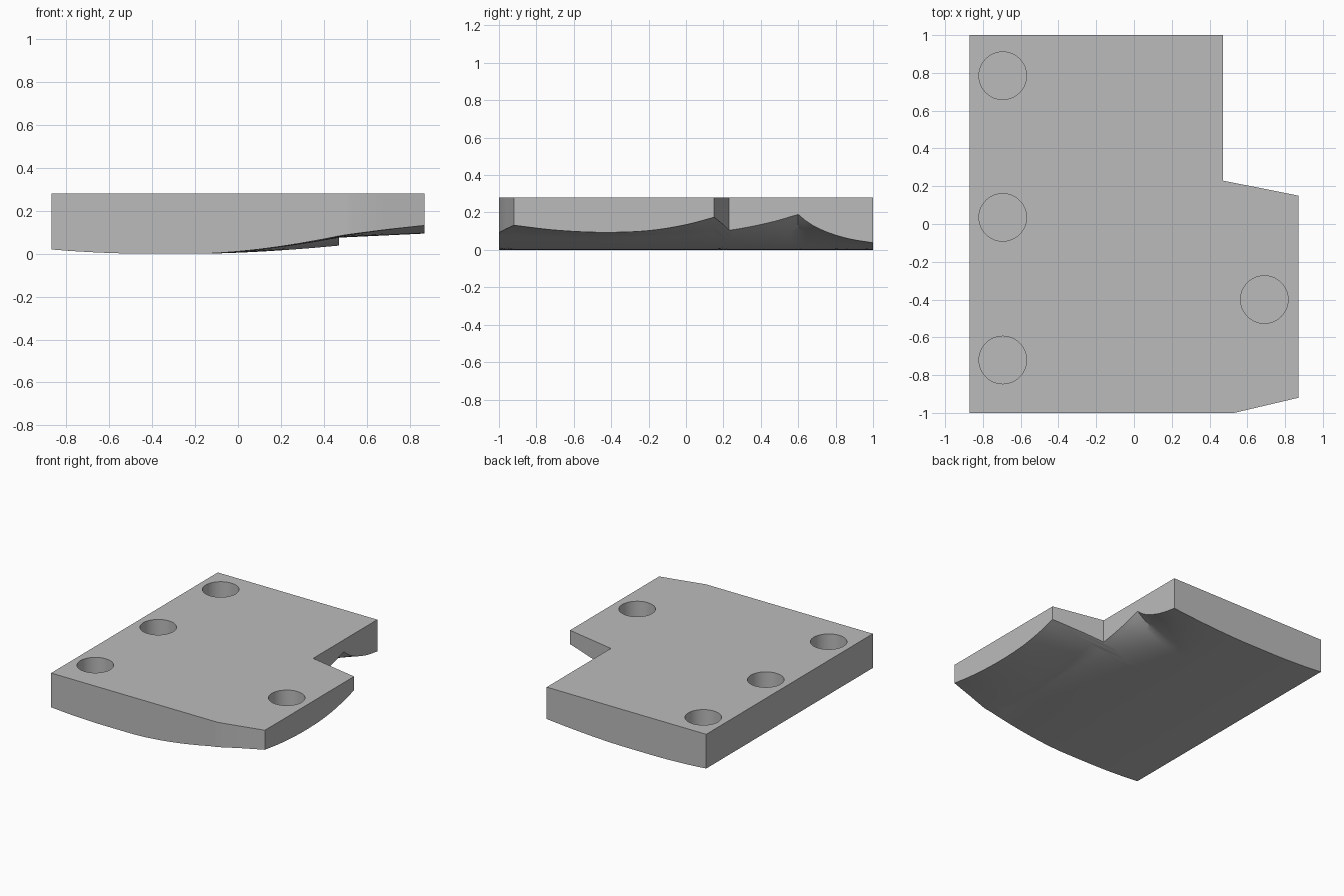
import bpy, bmesh

if "Cube" in bpy.data.objects:
    bpy.data.objects.remove(bpy.data.objects["Cube"])

TOP = 0.28
LEFT = -0.87


def lerp_table(table, v):
    """Piecewise linear lookup."""
    for (a, fa), (b, fb) in zip(table, table[1:]):
        if v <= b:
            return fa + (fb - fa) * max(0, v - a) / (b - a)
    return table[-1][1]


def curve_table(table, v):
    """Smooth lookup through the points (cubic Hermite)."""
    n = len(table)

    def slope(i):
        a, b = table[max(i - 1, 0)], table[min(i + 1, n - 1)]
        return (b[1] - a[1]) / (b[0] - a[0])
    for i in range(n - 1):
        (a, fa), (b, fb) = table[i], table[i + 1]
        if v <= b + 1e-9:
            h = b - a
            t = (v - a) / h
            return (fa * (1 + 2 * t) * (1 - t) ** 2 + slope(i) * h * t * (1 - t) ** 2
                    + fb * t * t * (3 - 2 * t) + slope(i + 1) * h * t * t * (t - 1))
    return table[-1][1]


# Right outline, and underside heights along x = 0.47 and x = 0.87
OUTLINE = [(-1, 0.53), (-0.92, 0.87), (0.15, 0.87), (0.23, 0.47), (1, 0.47)]
BASE = [(-1, 0.083), (-0.45, 0.075), (0.1, 0.074), (0.6, 0.06), (1, 0.038)]
MID_FRONT = [(-1, 0.083), (-0.45, 0.075), (0, 0.086), (0.23, 0.105), (0.45, 0.147), (0.6, 0.19)]
MID_BACK = [(0.6, 0.19), (0.66, 0.142), (0.75, 0.097), (0.87, 0.06), (1, 0.038)]
OUTER = [(-1, 0.142), (-0.92, 0.132), (-0.7, 0.106), (-0.45, 0.094), (-0.2, 0.103),
         (0, 0.135), (0.15, 0.175), (0.23, 0.2)]


def underside(x, y):
    mid = curve_table(MID_FRONT if y <= 0.6 else MID_BACK, y)
    if x > 0.47:
        return mid + (curve_table(OUTER, min(y, 0.23)) - mid) * (x - 0.47) / 0.4
    base = curve_table(BASE, y)
    w = max(0, (x + 0.2) / 0.67)
    lip = 0.02 * (max(0, -0.4 - x) / 0.47) ** 2
    return lip + base * w ** 1.7 + (mid - base) * w ** 3.5


# Plate: curved underside grid, walls raised to a flat top
ys = sorted({round(-1 + 0.04 * i, 3) for i in range(51)} | {0.15, 0.23, 0.6, -0.92})
N = 44
bm = bmesh.new()
rows = []
for y in ys:
    right = lerp_table(OUTLINE, y)
    row = []
    for i in range(N + 1):
        x = LEFT + (right - LEFT) * i / N
        row.append(bm.verts.new((x, y, underside(x, y))))
    rows.append(row)
for r0, r1 in zip(rows, rows[1:]):
    for i in range(N):
        bm.faces.new((r0[i], r1[i], r1[i + 1], r0[i + 1]))
rim = [e for e in bm.edges if e.is_boundary]
raised = bmesh.ops.extrude_edge_only(bm, edges=rim)["geom"]
for v in raised:
    if isinstance(v, bmesh.types.BMVert):
        v.co.z = TOP
bmesh.ops.contextual_create(bm, geom=[e for e in raised if isinstance(e, bmesh.types.BMEdge)
                                      and e.is_boundary])
bmesh.ops.recalc_face_normals(bm, faces=bm.faces)
mesh = bpy.data.meshes.new("plate")
bm.to_mesh(mesh)
bm.free()
plate = bpy.data.objects.new("plate", mesh)
bpy.context.collection.objects.link(plate)

grey = bpy.data.materials.new("grey")
grey.diffuse_color = (0.5, 0.5, 0.5, 1)
grey.use_nodes = True
grey.node_tree.nodes["Principled BSDF"].inputs["Base Color"].default_value = grey.diffuse_color
mesh.materials.append(grey)

# Blind round pockets in the top
DEPTH = 0.15
for x, y in [(-0.695, 0.785), (-0.695, 0.035), (-0.695, -0.72), (0.69, -0.4)]:
    bpy.ops.mesh.primitive_cylinder_add(vertices=48, radius=0.126, depth=DEPTH + 0.1,
                                        location=(x, y, TOP - DEPTH / 2 + 0.05))
    cutter = bpy.context.object
    cutter.name = "pocket_cutter"
    cutter.data.materials.append(grey)
    cutter.hide_render = True
    cutter.hide_set(True)
    cut = plate.modifiers.new("pocket", "BOOLEAN")
    cut.operation = "DIFFERENCE"
    cut.solver = "EXACT"
    cut.object = cutter

# Apply the pockets, then remove the cutters
bpy.context.view_layer.objects.active = plate
plate.select_set(True)
for m in list(plate.modifiers):
    bpy.ops.object.modifier_apply(modifier=m.name)
for o in [o for o in bpy.data.objects if o.name.startswith("pocket_cutter")]:
    bpy.data.objects.remove(o)
bpy.ops.object.shade_smooth_by_angle(angle=0.5)
